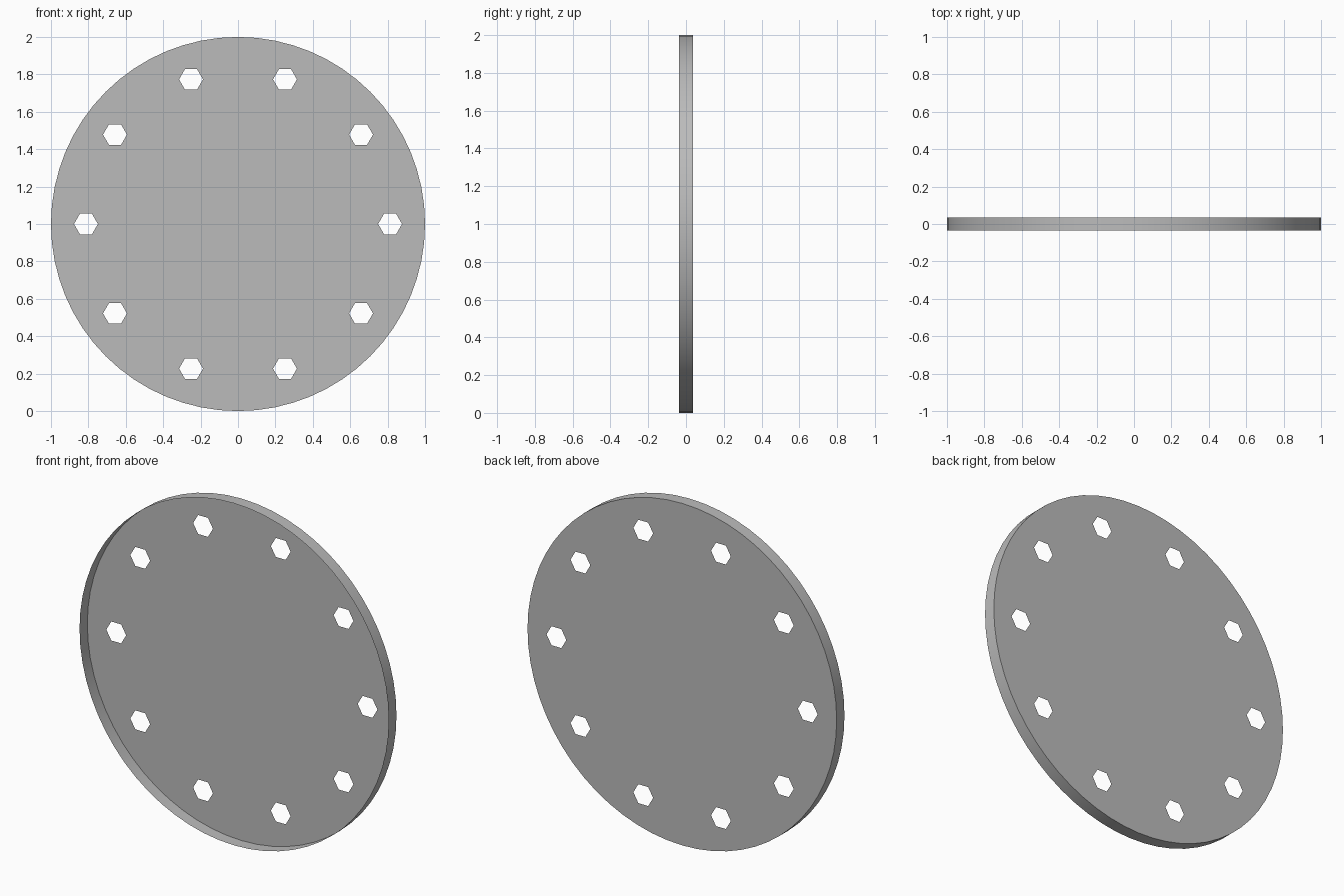
import bpy, bmesh
from math import cos, sin, tau, radians
from mathutils import Vector

cube = bpy.data.objects.get("Cube")
if cube:
    bpy.data.objects.remove(cube, do_unlink=True)

RADIUS, HALF_DEPTH, SEGMENTS = 1.0, 0.036, 64
HOLE_COUNT, HOLE_RING, HOLE_RADIUS = 10, 0.813, 0.064


def ring(bm, cx, cz, radius, sides):
    """Closed loop of edges in the back plane."""
    verts = [bm.verts.new((cx + radius * cos(tau * i / sides), HALF_DEPTH,
                           cz + radius * sin(tau * i / sides)))
             for i in range(sides)]
    return [bm.edges.new((verts[i], verts[(i + 1) % sides])) for i in range(sides)]


bm = bmesh.new()

# Back plate: a thin disc pierced by a ring of hexagonal holes
outer = ring(bm, 0, 1, RADIUS, SEGMENTS)
edges = list(outer)
for k in range(HOLE_COUNT):
    a = tau * k / HOLE_COUNT
    edges += ring(bm, HOLE_RING * cos(a), 1 + HOLE_RING * sin(a), HOLE_RADIUS, 6)
bmesh.ops.triangle_fill(bm, use_beauty=True, use_dissolve=False, edges=edges,
                        normal=Vector((0, 1, 0)))

# Rim: the outer edge drawn forward, leaving the front open
rim = bmesh.ops.extrude_edge_only(bm, edges=outer)
rim_verts = [v for v in rim["geom"] if isinstance(v, bmesh.types.BMVert)]
bmesh.ops.translate(bm, verts=rim_verts, vec=(0, -2 * HALF_DEPTH, 0))

# Outward facing sides: plate towards the back, rim away from the axis
bm.normal_update()
for face in bm.faces:
    c = face.calc_center_median()
    is_plate = abs(face.normal.y) > 0.5
    outward = Vector((0, 1, 0)) if is_plate else Vector((c.x, 0, c.z - 1))
    if face.normal.dot(outward) < 0:
        face.normal_flip()

mesh = bpy.data.meshes.new("drilled_round_cover")
bm.to_mesh(mesh)
bm.free()
cover = bpy.data.objects.new("drilled_round_cover", mesh)
bpy.context.collection.objects.link(cover)

# Plain grey
grey = bpy.data.materials.new("plain_grey")
grey.use_nodes = True
colour = (0.5, 0.5, 0.5, 1)
grey.diffuse_color = colour
grey.node_tree.nodes["Principled BSDF"].inputs["Base Color"].default_value = colour
mesh.materials.append(grey)

bpy.ops.object.select_all(action="DESELECT")
cover.select_set(True)
bpy.context.view_layer.objects.active = cover
bpy.ops.object.shade_smooth_by_angle(angle=radians(30))
